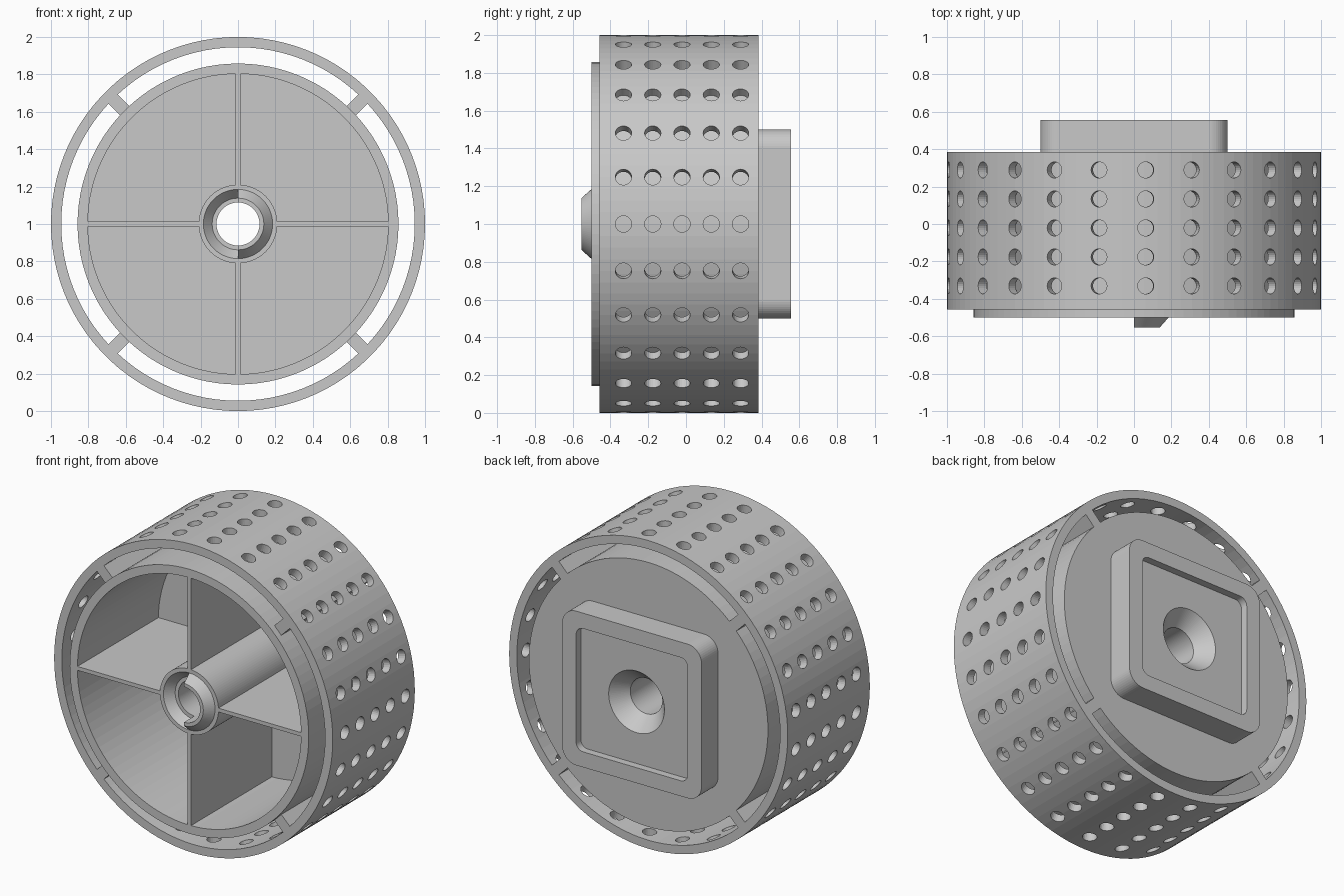
import bpy, bmesh, math
from mathutils import Matrix, Vector

cube = bpy.data.objects.get("Cube")
if cube:
    bpy.data.objects.remove(cube, do_unlink=True)

grey = bpy.data.materials.new("plain_grey")
grey.use_nodes = True
colour = (0.58, 0.58, 0.58, 1)
grey.diffuse_color = colour
grey.node_tree.nodes["Principled BSDF"].inputs["Base Color"].default_value = colour

AXIS = Vector((0, 0, 1))   # the wheel axis runs along y through this point
BORE = 0.115
FRONT, BACK, FLOOR = -0.5, 0.385, 0.33
RING_FRONT = -0.457


def finish(bm, name):
    bmesh.ops.recalc_face_normals(bm, faces=bm.faces)
    mesh = bpy.data.meshes.new(name)
    bm.to_mesh(mesh)
    bm.free()
    mesh.materials.append(grey)
    obj = bpy.data.objects.new(name, mesh)
    obj.location = AXIS
    bpy.context.collection.objects.link(obj)
    return obj


def lathe(name, profile, start=0, sweep=360, steps=100):
    """Revolve a closed (radius, y) outline around the y axis."""
    bm = bmesh.new()
    full = sweep == 360
    rings = []
    for i in range(steps if full else steps + 1):
        a = math.radians(start + sweep * i / steps)
        rings.append([bm.verts.new((r * math.cos(a), y, r * math.sin(a)))
                      for r, y in profile])
    n = len(profile)
    for i in range(steps):
        p, q = rings[i], rings[(i + 1) % len(rings)]
        for j in range(n):
            k = (j + 1) % n
            bm.faces.new((p[j], p[k], q[k], q[j]))
    if not full:
        bm.faces.new(rings[0])
        bm.faces.new(rings[-1])
    return finish(bm, name)


def radial_bar(name, r0, r1, width, y0, y1, angle):
    bm = bmesh.new()
    bmesh.ops.create_cube(bm, size=1)
    bmesh.ops.scale(bm, vec=(r1 - r0, y1 - y0, width), verts=bm.verts)
    bmesh.ops.translate(bm, vec=((r0 + r1) / 2, (y0 + y1) / 2, 0), verts=bm.verts)
    bmesh.ops.rotate(bm, matrix=Matrix.Rotation(math.radians(angle), 3, 'Y'),
                     verts=bm.verts)
    return finish(bm, name)


def rounded_square(name, half, radius, y0, y1):
    bm = bmesh.new()
    outline = []
    for corner in range(4):
        mid = math.radians(45 + 90 * corner)
        cx = math.copysign(half - radius, math.cos(mid))
        cz = math.copysign(half - radius, math.sin(mid))
        for i in range(13):
            a = math.radians(90 * corner + 7.5 * i)
            outline.append(bm.verts.new((cx + radius * math.cos(a), y0,
                                         cz + radius * math.sin(a))))
    face = bm.faces.new(outline)
    grown = bmesh.ops.extrude_face_region(bm, geom=[face], use_keep_orig=True)
    moved = [v for v in grown["geom"] if isinstance(v, bmesh.types.BMVert)]
    bmesh.ops.translate(bm, vec=(0, y1 - y0, 0), verts=moved)
    return finish(bm, name)


def cut(obj, cutter):
    cutter.hide_render = True
    mod = obj.modifiers.new("cut", 'BOOLEAN')
    mod.operation = 'DIFFERENCE'
    mod.solver = 'EXACT'
    mod.object = cutter
    bpy.context.view_layer.objects.active = obj
    bpy.ops.object.modifier_apply(modifier=mod.name)
    bpy.data.objects.remove(cutter, do_unlink=True)


# Perforated outer ring
ring = lathe("perforated_ring", [(0.945, RING_FRONT), (1, RING_FRONT),
                                 (1, BACK), (0.945, BACK)])
bm = bmesh.new()
for i in range(25):
    spin = Matrix.Rotation(math.tau * i / 25, 4, 'Y')
    for row in range(5):
        place = Matrix.Translation((0.97, -0.331 + 0.155 * row, 0))
        bmesh.ops.create_cone(bm, cap_ends=True, segments=24, radius1=0.043,
                              radius2=0.043, depth=0.16,
                              matrix=spin.inverted() @ place
                              @ Matrix.Rotation(math.pi / 2, 4, 'Y'))
cut(ring, finish(bm, "hole_cutter"))

# Cup shaped drum, open at the front
lathe("drum", [(BORE, BACK), (0.858, BACK), (0.858, FRONT),
               (0.803, FRONT), (0.803, FLOOR), (BORE, FLOOR)])

# Spokes inside the drum and bridges out to the ring
for i in range(4):
    radial_bar(f"spoke_{i + 1}", 0.205, 0.806, 0.025, FRONT, FLOOR, 90 * i)
    radial_bar(f"bridge_{i + 1}", 0.852, 0.95, 0.07, RING_FRONT, BACK, 45 + 90 * i)

# Hub tube: a raised tooth on the left half, a matching socket on the right half
for name, start, tip in (("hub_tooth_half", -90, -0.553), ("hub_socket_half", 90, -0.447)):
    lathe(name, [(BORE, FLOOR), (0.21, FLOOR), (0.21, FRONT), (0.185, FRONT),
                 (0.138, tip), (BORE, tip)], start, 180, 50)

# Square boss on the back with a shallow recess and a countersunk bore
boss = rounded_square("back_boss", 0.5, 0.1, BACK, 0.555)
cut(boss, rounded_square("recess_cutter", 0.4, 0.05, 0.507, 0.6))
cut(boss, lathe("bore_cutter", [(0.0005, 0.3), (BORE, 0.3), (BORE, 0.407),
                                (0.2, 0.507), (0.2, 0.6), (0.0005, 0.6)]))
# Remove any sliver left on the boss axis
bm = bmesh.new()
bm.from_mesh(boss.data)
core = [v for v in bm.verts if math.hypot(v.co.x, v.co.z) < 0.05]
bmesh.ops.delete(bm, geom=core, context='VERTS')
bm.to_mesh(boss.data)
bm.free()
